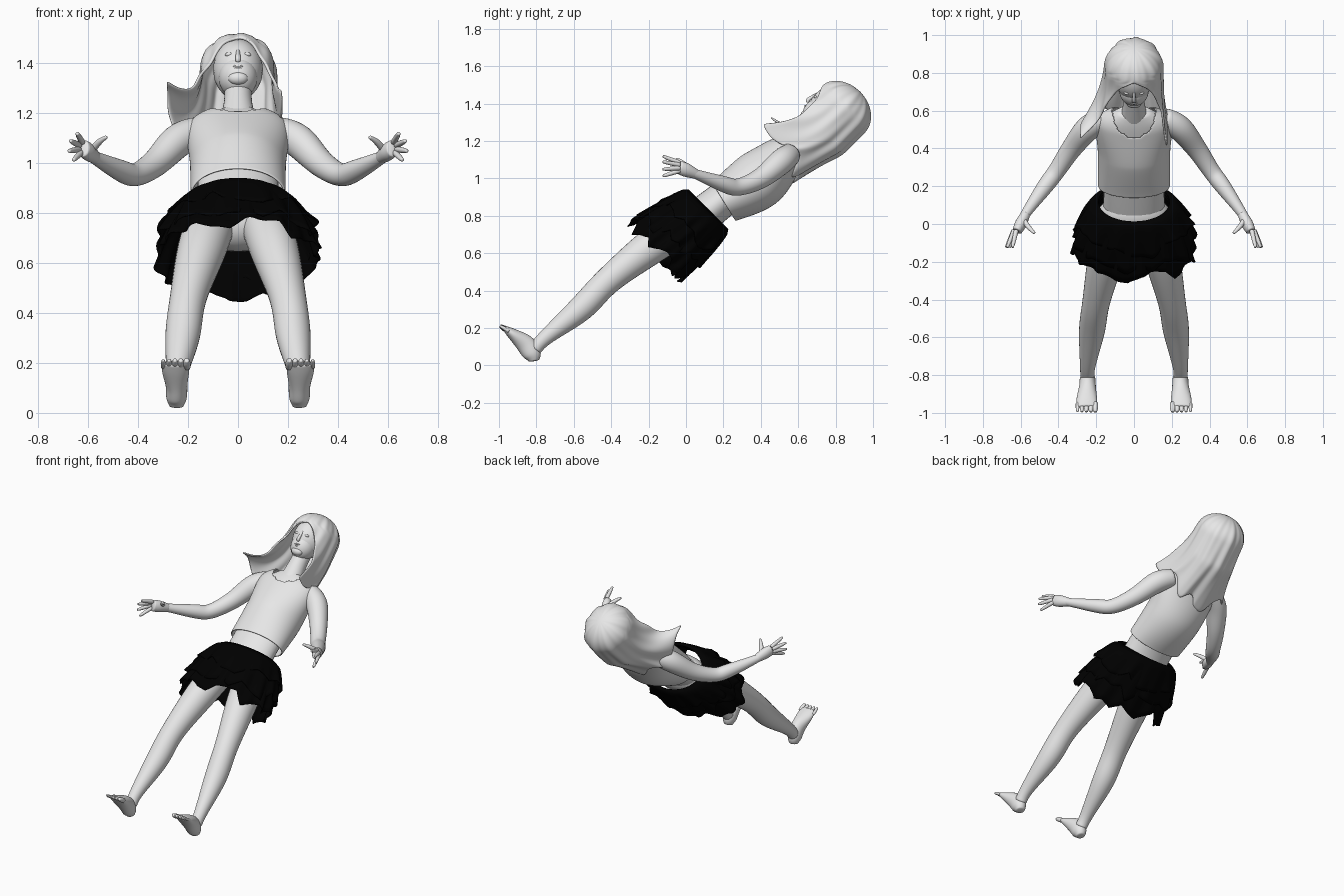
import bpy, bmesh, math, random
from mathutils import Vector

random.seed(4)
cube = bpy.data.objects.get("Cube")
if cube:
    bpy.data.objects.remove(cube)

AXIS = Vector((0, 1, 1)).normalized()
FRONT = Vector((0, -1, 1)).normalized()
SIDES = {"left": 1, "right": -1}


def material(name, value):
    mat = bpy.data.materials.new(name)
    mat.use_nodes = True
    colour = (value, value, value, 1)
    mat.diffuse_color = colour
    mat.node_tree.nodes["Principled BSDF"].inputs["Base Color"].default_value = colour
    return mat


PALE = material("pale grey", .8)
BLACK = material("black", 0)


def tilted(x, along, forward):
    """Point in the tilted head frame, measured from the middle of the head."""
    return Vector((x, .76, 1.36)) + AXIS * along + FRONT * forward


def finish(name, bm, mat=PALE, subsurf=0, thickness=0):
    bmesh.ops.recalc_face_normals(bm, faces=bm.faces)
    mesh = bpy.data.meshes.new(name)
    bm.to_mesh(mesh)
    bm.free()
    mesh.materials.append(mat)
    obj = bpy.data.objects.new(name, mesh)
    bpy.context.collection.objects.link(obj)
    if thickness:
        obj.modifiers.new("thickness", 'SOLIDIFY').thickness = thickness
    if subsurf:
        mod = obj.modifiers.new("smooth", 'SUBSURF')
        mod.levels = mod.render_levels = subsurf
    mesh.shade_smooth()


def bridge(bm, rings, closed=True):
    for upper, lower in zip(rings, rings[1:]):
        count = len(upper)
        for i in range(count if closed else count - 1):
            j = (i + 1) % count
            bm.faces.new((upper[i], upper[j], lower[j], lower[i]))


def spline(stations, steps):
    """Smooth curve through stations of position and radii."""
    pts = [Vector(s if len(s) == 5 else (*s, s[-1])) for s in stations]
    pts = [pts[0]] + pts + [pts[-1]]
    result = []
    for a, b, c, d in zip(pts, pts[1:], pts[2:], pts[3:]):
        for k in range(steps):
            t = k / steps
            bend = (a * 2 - b * 5 + c * 4 - d) * t * t + (b * 3 - a - c * 3 + d) * t ** 3
            result.append(b + ((c - a) * t + bend) / 2)
    return result + [pts[-1]]


def tube(name, stations, sides=16, steps=4, cut=None, thickness=0):
    """Loft ellipses along stations of (x, y, z, half width, half depth)."""
    bm = bmesh.new()
    samples = spline(stations, steps)
    centres = [Vector(s[:3]) for s in samples]
    rings = []
    for i, sample in enumerate(samples):
        ahead = centres[min(i + 1, len(centres) - 1)]
        tangent = (ahead - centres[max(i - 1, 0)]).normalized()
        across = (Vector((1, 0, 0)) - tangent * tangent.x).normalized()
        out = across.cross(tangent)
        angles = [math.tau * k / sides for k in range(sides)]
        rings.append([bm.verts.new(centres[i] + across * sample[3] * math.cos(a) + out * sample[4] * math.sin(a))
                      for a in angles])
    bridge(bm, rings)
    if cut:
        doomed = [f for f in bm.faces if cut(f.calc_center_median())]
        bmesh.ops.delete(bm, geom=doomed, context='FACES')
    else:
        bm.faces.new(rings[0])
        bm.faces.new(rings[-1])
    finish(name, bm, PALE, 1, thickness)


def blob(name, centre, width, length, depth):
    """Ellipsoid aligned with the tilted body."""
    bm = bmesh.new()
    bmesh.ops.create_uvsphere(bm, u_segments=24, v_segments=16, radius=1)
    for v in bm.verts:
        v.co = centre + Vector((v.co.x * width, 0, 0)) + AXIS * v.co.y * length + FRONT * v.co.z * depth
    finish(name, bm)


# Trunk and neck
blob("hips", Vector((0, .05, .77)), .19, .13, .12)
tube("body", [(0, .03, .75, .17, .11), (0, .2, .89, .165, .098), (0, .4, 1.02, .17, .11),
              (0, .54, 1.14, .17, .08), (0, .6, 1.2, .08, .05)])
tube("neck", [(0, .54, 1.15, .08, .06), (0, .64, 1.24, .058), (0, .74, 1.33, .055)])


# Sleeveless shirt, cut open at the neckline
def neckline(point):
    along = (point - Vector((0, .62, 1.21))).dot(AXIS)
    return math.hypot(point.x, along) < .115


tube("shirt", [(0, .2, .876, .19, .122), (0, .39, .995, .192, .157), (0, .54, 1.14, .2, .105), (0, .6, 1.2, .12, .055)],
     sides=100, steps=16, cut=neckline, thickness=.008)


# Layered ragged skirt
def skirt_layer(name, start, end, flare, phase):
    bm = bmesh.new()
    waist, hem = Vector((0, .12, .835)), Vector((0, -.145, .62))
    rings, count, rows = [], 120, 8
    teeth = [random.uniform(-.2, .08) for _ in range(count // 4)]
    for row in range(rows + 1):
        fall = row / rows
        puff = math.sqrt(fall)
        ring = []
        for k in range(count):
            angle = math.tau * k / count
            tooth, blend = k // 4, k % 4 / 4
            ragged = teeth[tooth] * (1 - blend) + teeth[(tooth + 1) % len(teeth)] * blend
            wave = 1 + fall * (math.sin(11 * angle + phase) + math.sin(17 * angle - phase)) / 35
            width = (.19 + flare * puff) * wave
            depth = (.15 + flare * puff * .45) * wave
            centre = waist.lerp(hem, start + (end + ragged * fall - start) * fall)
            ring.append(bm.verts.new(centre + Vector((width * math.cos(angle), 0, 0))
                                     + FRONT * depth * math.sin(angle)))
        rings.append(ring)
    bridge(bm, rings)
    finish(name, bm, BLACK, thickness=.006)


skirt_layer("skirt_top_layer", 0, .55, .12, 0)
skirt_layer("skirt_middle_layer", .05, .82, .135, 2)
skirt_layer("skirt_bottom_layer", .1, 1.08, .135, 4)

# Limbs, mirrored left and right
for label, side in SIDES.items():
    def limb(name, stations, sides=16):
        tube(label + "_" + name, [(s[0] * side, *s[1:]) for s in stations], sides)

    limb("leg", [(.1, .04, .78, .1), (.145, -.16, .655, .1), (.2, -.41, .46, .075),
                 (.222, -.56, .305, .071), (.245, -.75, .15, .042), (.246, -.81, .085, .038)])
    limb("foot", [(.247, -.812, .022, .026), (.246, -.822, .06, .042, .05), (.246, -.86, .115, .045, .052),
                  (.25, -.93, .17, .056, .03), (.25, -.97, .2, .05, .014)])
    for toe in range(5):
        x, radius = .205 + toe * .0235, .016 - toe * .0015
        limb(f"toe_{toe + 1}", [(x, -.945, .182, radius), (x, -.975, .2, radius), (x, -.995, .212, radius * .6)], 10)

    limb("arm", [(.15, .56, 1.13, .06), (.24, .51, 1.09, .069), (.33, .4, 1, .056), (.41, .28, .953, .047),
                 (.47, .2, .97, .044), (.57, .06, 1.02, .027), (.59, .02, 1.035, .026)])
    limb("palm", [(.57, .06, 1.02, .025), (.6, 0, 1.045, .032, .038), (.62, -.04, 1.06, .025, .035)])
    limb("thumb", [(.585, .02, 1.05, .016), (.555, -.02, 1.085, .013), (.525, -.05, 1.105, .007)], 10)
    # Fingers fan out from the knuckles
    for finger, name in enumerate(("index", "middle", "ring", "little")):
        fan = math.radians(60 - 35 * finger)
        spread = Vector((math.cos(fan), 0, math.sin(fan)))
        root = Vector((.61, -.03, 1.06)) + spread * .025
        tip = Vector((.61, -.125, 1.06)) + spread * .068
        limb(name + "_finger", [(*root, .014), (*root.lerp(tip, .7), .011), (*tip, .007)], 10)

# Head and face
blob("head", tilted(0, .02, 0), .1, .13, .113)
blob("jaw", tilted(0, -.05, .025), .078, .085, .083)
blob("chin", tilted(0, -.1, .07), .04, .027, .027)
blob("upper_lip", tilted(0, -.066, .104), .02, .005, .007)
blob("lower_lip", tilted(0, -.076, .099), .017, .005, .007)
tube("nose", [(*tilted(0, .03, .105), .006), (*tilted(0, -.03, .118), .011), (*tilted(0, -.042, .108), .01)], 12)
for label, side in SIDES.items():
    blob(label + "_eye", tilted(.036 * side, .005, .1), .017, .008, .009)

# Hair shell: a dome above, a face opening below the fringe, and locks that sweep
# forwards over the shoulders, out to the right and down the back
bm = bmesh.new()
rings, count, rows = [], 96, 28
for row in range(rows + 1):
    fall = (row / rows) ** 1.4
    dome = math.sqrt(1 - max(0, 1 - fall / .28) ** 2)
    gap = math.radians(95) * math.sqrt(max(0, fall - .22))
    depth = .168 - .2 * max(0, fall - .6)
    ring = []
    for k in range(count):
        angle = gap + (math.tau - gap * 2) * k / (count - 1)
        edge = abs(2 * k / (count - 1) - 1)
        strand = dome * (1 + math.sin(9 * angle - 3 * fall) / 40 + math.sin(17 * angle) / 70)
        outward = strand * math.sin(angle)
        x = .153 * outward * (1 + fall ** 4 / 5) + min(0, outward) * fall ** 3 * .1
        along = .195 - .5 * fall + fall ** 4 * (.04 * math.sin(7 * angle) - .1 * (1 - edge) + .04 * edge)
        forward = depth * strand * math.cos(angle) - .048 + .24 * fall ** 3 * edge ** 4
        ring.append(bm.verts.new(tilted(x, along, forward)))
    rings.append(ring)
bridge(bm, rings, closed=False)
bmesh.ops.remove_doubles(bm, verts=bm.verts, dist=.0004)
finish("hair", bm, PALE, 1, .012)
